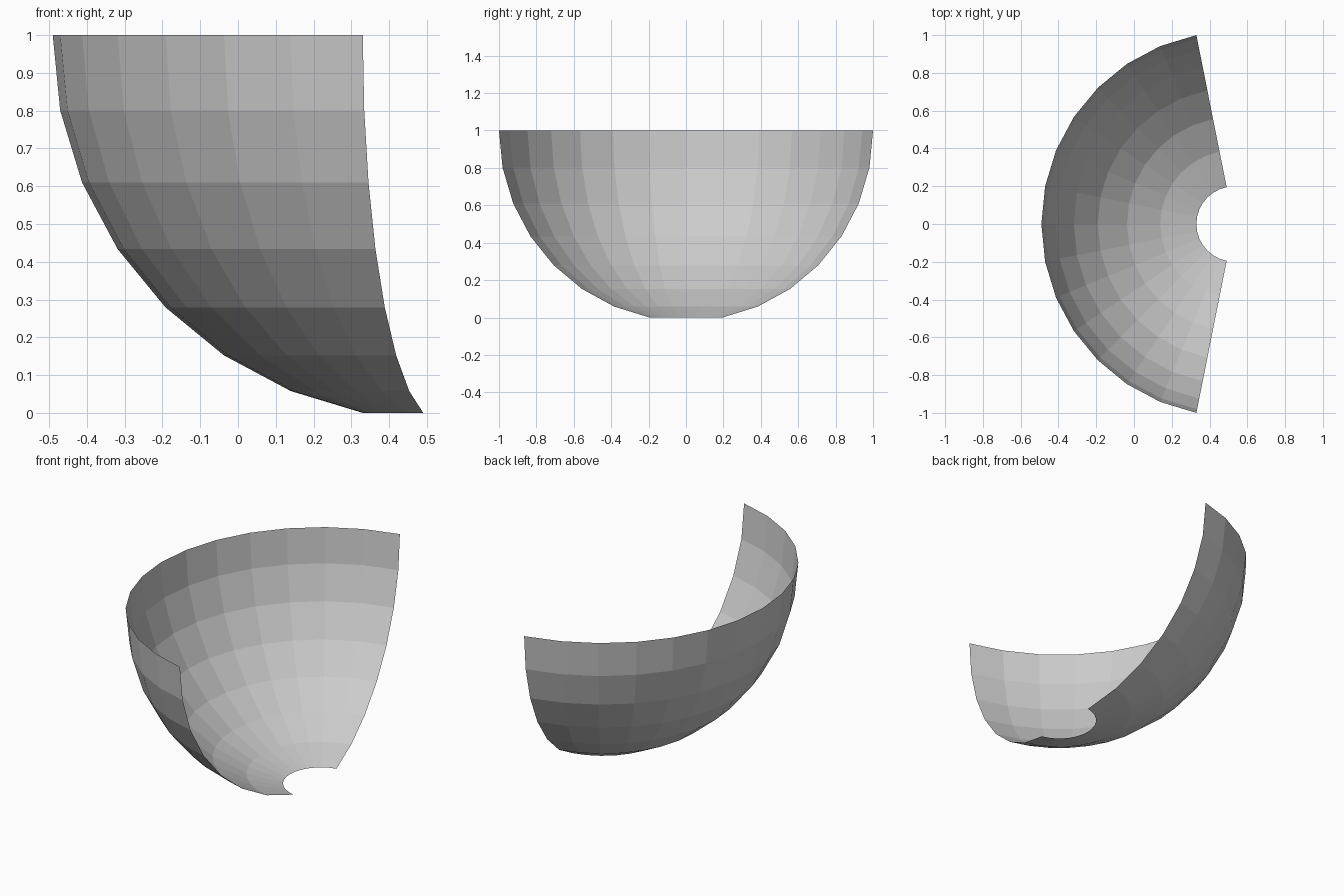
import bpy, bmesh
from math import sin, cos, radians

if "Cube" in bpy.data.objects:
    bpy.data.objects.remove(bpy.data.objects["Cube"])

STEP = radians(11.25)          # 32 segments, 16 rings of a full sphere
R = 1 / cos(STEP)              # lowest ring then sits 1 unit below the equator
AXIS_X = (R + R * sin(STEP) ** 2) / 2

bm = bmesh.new()

# Quarter-arc profile from the small bottom opening up to the rim
start = 9 * STEP
profile = []
for i in range(1, 9):
    r, z = R * sin(i * STEP), 1 - R * cos(i * STEP)
    profile.append(bm.verts.new((AXIS_X + r * cos(start), r * sin(start), z)))
edges = [bm.edges.new(pair) for pair in zip(profile, profile[1:])]

# Sweep the profile around the vertical axis to make the open shell
bmesh.ops.spin(bm, geom=profile + edges, cent=(AXIS_X, 0, 0), axis=(0, 0, 1),
               angle=14 * STEP, steps=14, use_duplicate=False)

# Face the surface outwards
bm.normal_update()
for f in bm.faces:
    c = f.calc_center_median()
    c.x -= AXIS_X
    c.z -= 1
    if f.normal.dot(c) < 0:
        f.normal_flip()

mesh = bpy.data.meshes.new("bowl_shell")
bm.to_mesh(mesh)
bm.free()
bpy.context.collection.objects.link(bpy.data.objects.new("bowl_shell", mesh))
